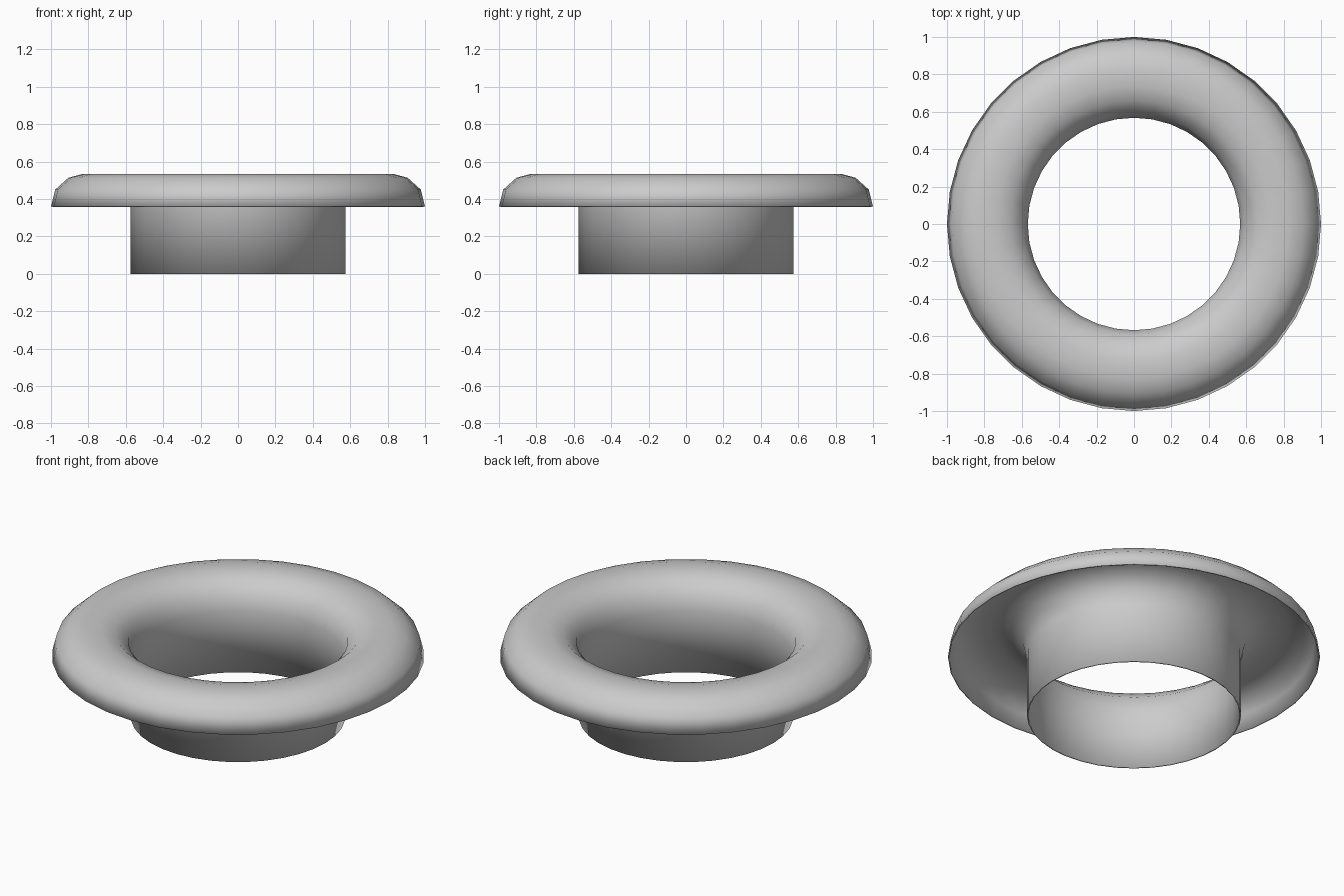
import bpy, bmesh, math

if "Cube" in bpy.data.objects:
    bpy.data.objects.remove(bpy.data.objects["Cube"])

# Section of the visible (upper / inner) skin: rolled flange, then the barrel
profile = [(1.0, 0.36), (0.977, 0.45), (0.907, 0.513), (0.83, 0.534),
           (0.738, 0.534), (0.661, 0.513), (0.591, 0.45), (0.568, 0.36),
           (0.568, 0.0)]
SIDES = 36

# Revolve the section about z
bm = bmesh.new()
rings = []
for r, z in profile:
    rings.append([bm.verts.new((r * math.cos(2 * math.pi * i / SIDES),
                                r * math.sin(2 * math.pi * i / SIDES), z))
                  for i in range(SIDES)])
for a, b in zip(rings, rings[1:]):
    for i in range(SIDES):
        j = (i + 1) % SIDES
        bm.faces.new((a[i], a[j], b[j], b[i]))
mesh = bpy.data.meshes.new("eyelet_ring")
bm.to_mesh(mesh)
bm.free()
ring = bpy.data.objects.new("eyelet_ring", mesh)
bpy.context.collection.objects.link(ring)

# Smooth skin with crisp rims
bpy.context.view_layer.objects.active = ring
ring.select_set(True)
bpy.ops.object.shade_smooth_by_angle(angle=math.radians(60))

# Thin sheet wall, grown to the hidden side
wall = ring.modifiers.new("sheet_wall", 'SOLIDIFY')
wall.thickness = 0.008
wall.offset = -1
wall.use_even_offset = True
